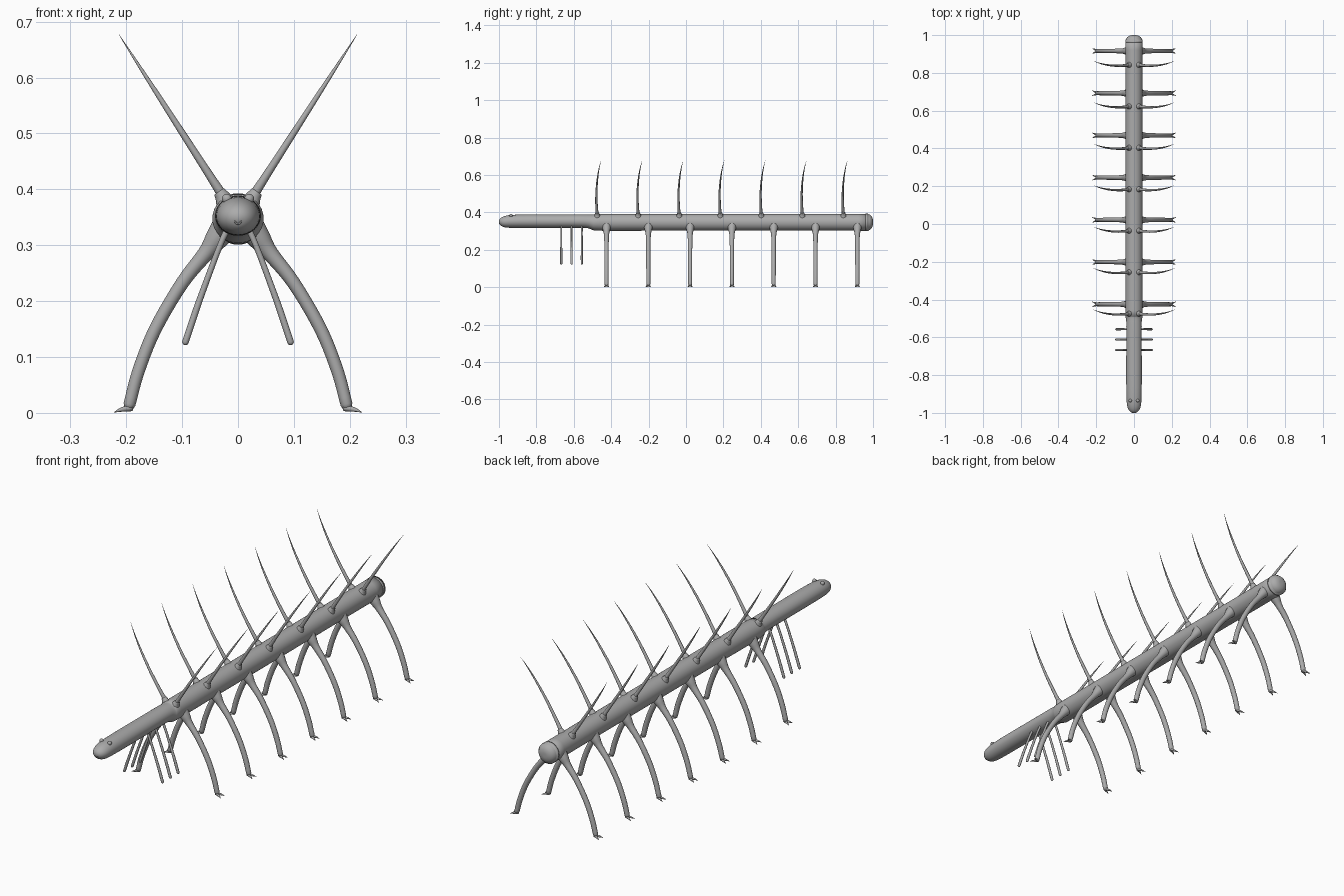
import bpy, bmesh, math
from mathutils import Vector

if "Cube" in bpy.data.objects:
    bpy.data.objects.remove(bpy.data.objects["Cube"])

skin = bpy.data.materials.new("grey skin")
skin.diffuse_color = (0.41, 0.41, 0.41, 1)
skin.use_nodes = True
skin.node_tree.nodes["Principled BSDF"].inputs["Base Color"].default_value = skin.diffuse_color


def smooth_path(pts, steps):
    """Catmull-Rom through (x, y, z, radius) points."""
    p = [Vector(q) for q in pts]
    p = [2 * p[0] - p[1]] + p + [2 * p[-1] - p[-2]]
    out = []
    for a, b, c, d in zip(p, p[1:], p[2:], p[3:]):
        for i in range(steps):
            t = i / steps
            out.append(0.5 * (2 * b + (c - a) * t + (2 * a - 5 * b + 4 * c - d) * t * t
                              + (3 * b - a - 3 * c + d) * t ** 3))
    return out + [p[-2]]


def sweep(bm, pts, ref, sides=14, steps=5, wide=1.0, round_end=False):
    """Sweep a circle along the path; ref is a direction never along it."""
    path = smooth_path(pts, steps)
    if round_end:
        e, tan = path[-1], (path[-1] - path[-2]).xyz.normalized()
        for a in (30, 60, 85):
            a = math.radians(a)
            path.append(Vector((*(e.xyz + tan * e.w * math.sin(a)), e.w * math.cos(a))))
    rings = []
    for i, q in enumerate(path):
        tan = (path[min(i + 1, len(path) - 1)] - path[max(i - 1, 0)]).xyz.normalized()
        u = tan.cross(ref).normalized()
        v = u.cross(tan)
        r = max(q.w, 0.0003)
        rings.append([bm.verts.new(q.xyz + r * (wide * math.cos(a) * u + math.sin(a) * v))
                      for a in (2 * math.pi * k / sides for k in range(sides))])
    for a, b in zip(rings, rings[1:]):
        for k in range(sides):
            j = (k + 1) % sides
            bm.faces.new((a[k], a[j], b[j], b[k]))
    bm.faces.new(rings[0][::-1])
    bm.faces.new(rings[-1])


def finish(bm, name):
    bmesh.ops.recalc_face_normals(bm, faces=bm.faces)
    for f in bm.faces:
        f.smooth = True
    me = bpy.data.meshes.new(name)
    bm.to_mesh(me)
    bm.free()
    me.materials.append(skin)
    ob = bpy.data.objects.new(name, me)
    bpy.context.collection.objects.link(ob)
    return ob


Y, Z = Vector((0, 1, 0)), Vector((0, 0, 1))

# body: slim head and neck widening into the trunk
bm = bmesh.new()
body = [(-1, .345, .003), (-.996, .346, .014), (-.985, .348, .024), (-.965, .350, .031),
        (-.93, .352, .0345), (-.85, .353, .036), (-.7, .353, .036), (-.54, .353, .036),
        (-.50, .349, .040), (-.46, .347, .045), (-.2, .347, .045), (.3, .347, .045),
        (.92, .347, .045), (.96, .347, .046), (.98, .347, .042), (.993, .347, .031),
        (.999, .347, .016), (1, .347, .002)]
# wider than tall at the head, round at the trunk
sweep(bm, [(0, y, z, r) for y, z, r in body], Z, sides=32, steps=3)
for v in bm.verts:
    if v.co.y < -0.46:
        v.co.x *= 1 + 0.14 * min(1, (-0.46 - v.co.y) / 0.08)
finish(bm, "body")

# walking legs with a pair of claws on each foot
for i in range(7):
    y = -0.425 + i * 0.2235
    bm = bmesh.new()
    for s in (-1, 1):
        leg = [(.018, .338, .027), (.038, .312, .021), (.058, .285, .0145), (.10, .232, .0120),
               (.148, .150, .0115), (.178, .075, .0112), (.194, .016, .0108)]
        sweep(bm, [(s * x, y, z, r) for x, z, r in leg], Y, round_end=True)
        for c in (-1, 1):
            claw = [(.190, .002, .009, .006), (.208, .008, .006, .004), (.222, .014, .001, .0004)]
            sweep(bm, [(s * x, y + c * d, z, r) for x, d, z, r in claw], Y, sides=8, steps=3)
    for v in bm.verts:
        v.co.z = max(v.co.z, 0)
    finish(bm, f"leg_pair_{i + 1}")

# long back spines, each rising from a flared collar
for i in range(7):
    y = -0.475 + i * 0.2195
    bm = bmesh.new()
    for s in (-1, 1):
        spine = [(0, 0, .009), (.15, -.003, .0072), (.4, -.004, .0058),
                 (.65, .001, .0042), (.85, .010, .0022), (1, .021, .0003)]
        sweep(bm, [(s * (.025 + .188 * t), y + d, .385 + .292 * t, r) for t, d, r in spine], Y)
        collar = [(.014, .362, .022), (.022, .376, .018), (.028, .387, .0135), (.034, .396, .0105)]
        sweep(bm, [(s * x, y, z, r) for x, z, r in collar], Y)
    finish(bm, f"spine_pair_{i + 1}")

# thin feeding tentacles under the neck
for i, y in enumerate((-.667, -.612, -.557)):
    bm = bmesh.new()
    for s in (-1, 1):
        arm = [(.015, .338, .006), (.034, .295, .0052), (.064, .215, .0056),
               (.078, .175, .006), (.094, .127, .006)]
        sweep(bm, [(s * x, y, z, r) for x, z, r in arm], Y, sides=10, round_end=True)
    finish(bm, f"tentacle_pair_{i + 1}")

# eyes on top of the head
bm = bmesh.new()
for s in (-1, 1):
    ball = bmesh.ops.create_uvsphere(bm, u_segments=14, v_segments=10, radius=.009)
    bmesh.ops.translate(bm, verts=ball["verts"], vec=(s * .02, -.935, .383))
finish(bm, "eyes")

# small round mouth ring at the tip
bpy.ops.mesh.primitive_torus_add(major_radius=.005, minor_radius=.0015, major_segments=16,
                                 minor_segments=8, location=(0, -.998, .343),
                                 rotation=(math.pi / 2, 0, 0))
mouth = bpy.context.object
mouth.name = "mouth"
mouth.data.materials.append(skin)
bpy.ops.object.shade_smooth()
